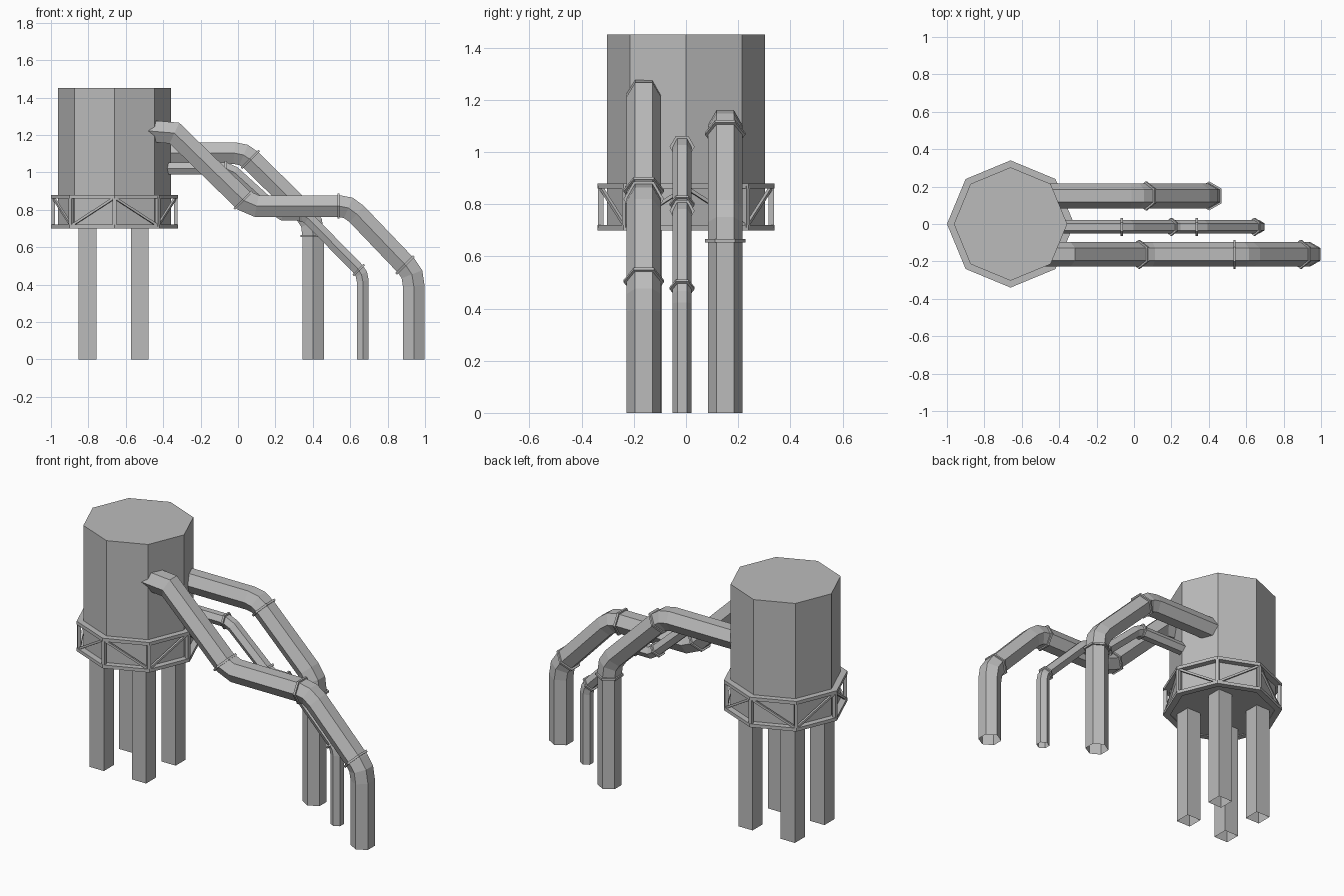
import bpy, bmesh, math
from mathutils import Vector

cube = bpy.data.objects.get("Cube")
if cube:
    bpy.data.objects.remove(cube, do_unlink=True)

grey = bpy.data.materials.new("plain grey")
grey.use_nodes = True
grey.diffuse_color = (0.5, 0.5, 0.5, 1)
grey.node_tree.nodes["Principled BSDF"].inputs["Base Color"].default_value = (0.5, 0.5, 0.5, 1)

CX = -0.66          # tank axis
SIDES = 8
OUTER = 0.34        # frame radius
INNER = 0.303       # tank radius


def finish(name, bm):
    bmesh.ops.recalc_face_normals(bm, faces=bm.faces)
    mesh = bpy.data.meshes.new(name)
    bm.to_mesh(mesh)
    bm.free()
    mesh.materials.append(grey)
    obj = bpy.data.objects.new(name, mesh)
    bpy.context.collection.objects.link(obj)
    return obj


def bridge(bm, loops, closed=False):
    n = len(loops[0])
    last = len(loops) if closed else len(loops) - 1
    for i in range(last):
        a, b = loops[i], loops[(i + 1) % len(loops)]
        for k in range(n):
            m = (k + 1) % n
            bm.faces.new((a[k], a[m], b[m], b[k]))


def tube(name, points, radius, sides, side_axis, caps=False):
    """Sweep a regular polygon along a flat path, with mitred bends."""
    pts = [Vector(p) for p in points]
    axis = Vector(side_axis).normalized()
    start = math.pi / 4 if sides == 4 else 0
    bm = bmesh.new()
    loops = []
    for i, p in enumerate(pts):
        before = (p - pts[max(i - 1, 0)]).normalized()
        after = (pts[min(i + 1, len(pts) - 1)] - p).normalized()
        tangent = (before + after).normalized()
        stretch = 1 / max(tangent.dot(before), tangent.dot(after))
        up = tangent.cross(axis) * stretch
        loop = []
        for k in range(sides):
            a = start + math.tau * k / sides
            loop.append(bm.verts.new(p + (axis * math.cos(a) + up * math.sin(a)) * radius))
        loops.append(loop)
    bridge(bm, loops)
    if caps:
        bm.faces.new(loops[0])
        bm.faces.new(loops[-1])
    return finish(name, bm)


def corner(i, r, z):
    a = math.tau * i / SIDES
    return Vector((CX + r * math.cos(a), r * math.sin(a), z))


def octagon_ring(name, z0, z1):
    bm = bmesh.new()
    profile = [(INNER - 0.003, z0), (OUTER, z0), (OUTER, z1), (INNER - 0.003, z1)]
    loops = [[bm.verts.new(corner(i, r, z)) for i in range(SIDES)] for r, z in profile]
    bridge(bm, loops, closed=True)
    return finish(name, bm)


# Tank body
bm = bmesh.new()
tank_loops = [[bm.verts.new(corner(i, INNER, z)) for i in range(SIDES)] for z in (0.705, 1.45)]
bridge(bm, tank_loops)
for loop in tank_loops:
    bm.faces.new(loop)
finish("tank", bm)

# Braced frame around the tank foot
octagon_ring("frame_lower_ring", 0.70, 0.72)
octagon_ring("frame_upper_ring", 0.86, 0.88)
for i in range(SIDES):
    a = math.tau * i / SIDES
    tangent = (-math.sin(a), math.cos(a), 0)
    tube(f"frame_post_{i}", [corner(i, 0.327, 0.71), corner(i, 0.327, 0.87)], 0.014, 4, tangent)
    # braces rise toward every second corner
    low, high = (i + 1, i) if i % 2 == 0 else (i, i + 1)
    mid = a + math.pi / SIDES
    tube(f"frame_brace_{i}", [corner(low, 0.327, 0.715), corner(high, 0.327, 0.865)],
         0.009, 4, (math.cos(mid), math.sin(mid), 0))

# Square legs
for sx in (-1, 1):
    for sy in (-1, 1):
        x, y = CX - 0.005 + sx * 0.14, sy * 0.14
        tube(f"leg_{'left' if sx > 0 else 'right'}_{'front' if sy < 0 else 'back'}",
             [(x, y, 0), (x, y, 0.71)], 0.067, 4, (1, 0, 0))


def pipe(name, y, radius, path, collars):
    """Hexagonal pipe in a plane of constant y; collars are (x, z, slope in degrees)."""
    tube(name, [(x, y, z) for x, z in path], radius, 6, (0, 1, 0))
    for i, (x, z, deg) in enumerate(collars):
        a = math.radians(deg)
        d = Vector((math.cos(a), 0, -math.sin(a))) * 0.006
        c = Vector((x, y, z))
        tube(f"{name}_collar_{i}", [c - d, c + d], radius + 0.011, 6, (0, 1, 0), caps=True)


# Pipes
pipe("front_pipe", -0.162, 0.0665,
     [(-0.48, 1.222), (-0.34, 1.21), (0.03, 0.85), (0.1, 0.82), (0.54, 0.82), (0.59, 0.81),
      (0.635, 0.777), (0.90, 0.50), (0.93, 0.455), (0.94, 0.39), (0.94, 0)],
     [(0.028, 0.852, 45), (0.537, 0.82, 0), (0.893, 0.505, 45)])
pipe("middle_pipe", -0.015, 0.037,
     [(-0.48, 1.02), (-0.065, 1.02), (-0.02, 1.0), (0.2, 0.80), (0.24, 0.775), (0.335, 0.775),
      (0.375, 0.755), (0.64, 0.485), (0.66, 0.455), (0.667, 0.42), (0.667, 0)],
     [(-0.065, 1.02, 0), (0.2, 0.80, 45), (0.335, 0.775, 0), (0.645, 0.478, 45)])
pipe("back_pipe", 0.15, 0.0665,
     [(-0.5, 1.103), (-0.02, 1.103), (0.03, 1.093), (0.07, 1.065), (0.36, 0.78), (0.393, 0.73),
      (0.402, 0.66), (0.402, 0)],
     [(0.066, 1.07, 45), (0.402, 0.66, 90)])
